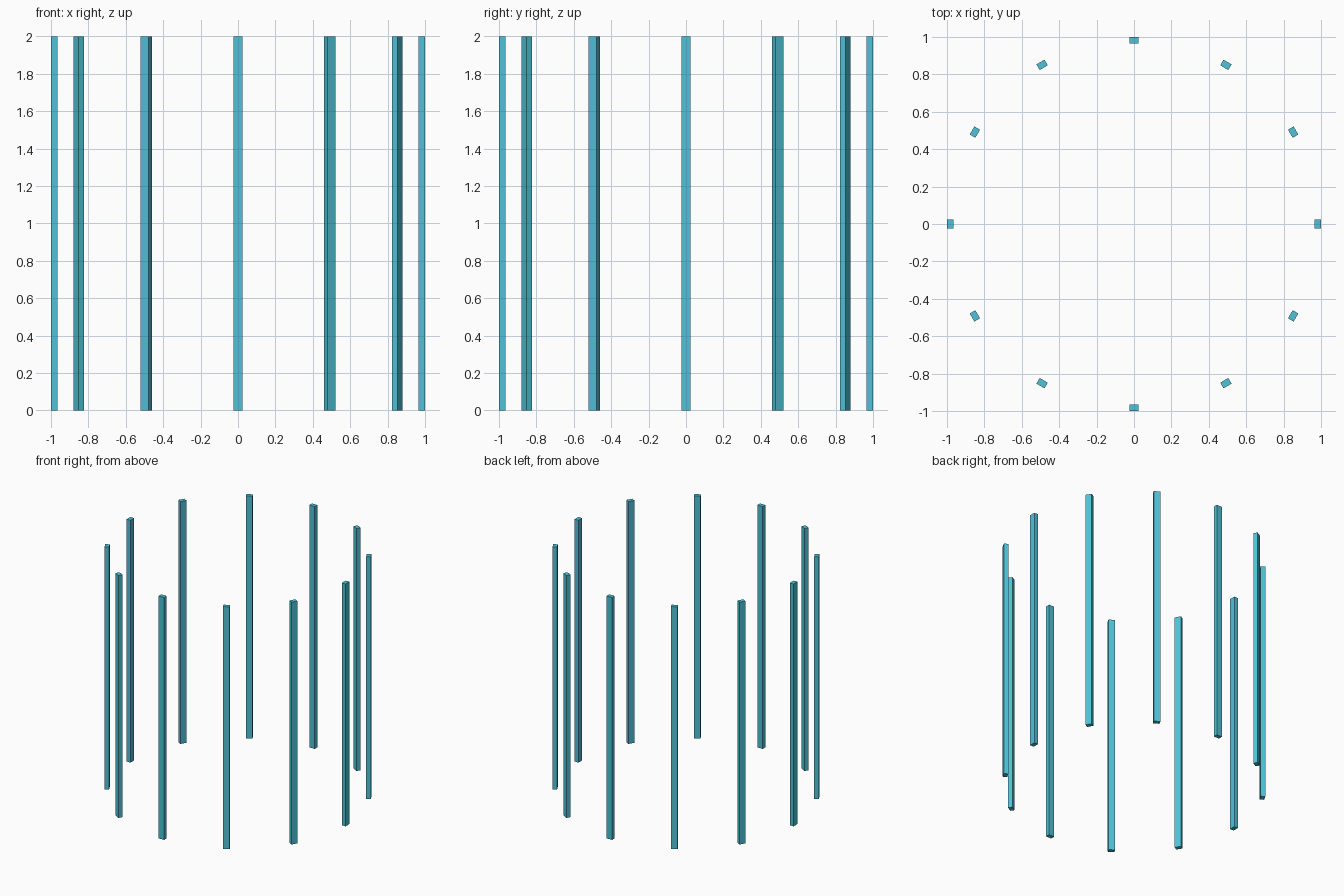
import bpy
from math import cos, sin, tau

if "Cube" in bpy.data.objects:
    bpy.data.objects.remove(bpy.data.objects["Cube"])

COUNT = 12
THICK, WIDTH, HEIGHT = 0.035, 0.05, 2.0   # radial, tangential, vertical
RADIUS = 1.0 - THICK / 2

mat = bpy.data.materials.new("teal")
mat.diffuse_color = (0.08, 0.54, 0.69, 1)
mat.use_nodes = True
mat.node_tree.nodes["Principled BSDF"].inputs["Base Color"].default_value = mat.diffuse_color


def post(i):
    a = tau * i / COUNT
    bpy.ops.mesh.primitive_cube_add(
        size=1, location=(RADIUS * cos(a), RADIUS * sin(a), HEIGHT / 2),
        rotation=(0, 0, a))
    ob = bpy.context.object
    ob.name = f"post_{i + 1:02d}"
    ob.scale = (THICK, WIDTH, HEIGHT)
    bpy.ops.object.transform_apply(location=False, rotation=False, scale=True)
    ob.data.materials.append(mat)


# Ring of upright posts, each facing the centre
for i in range(COUNT):
    post(i)
